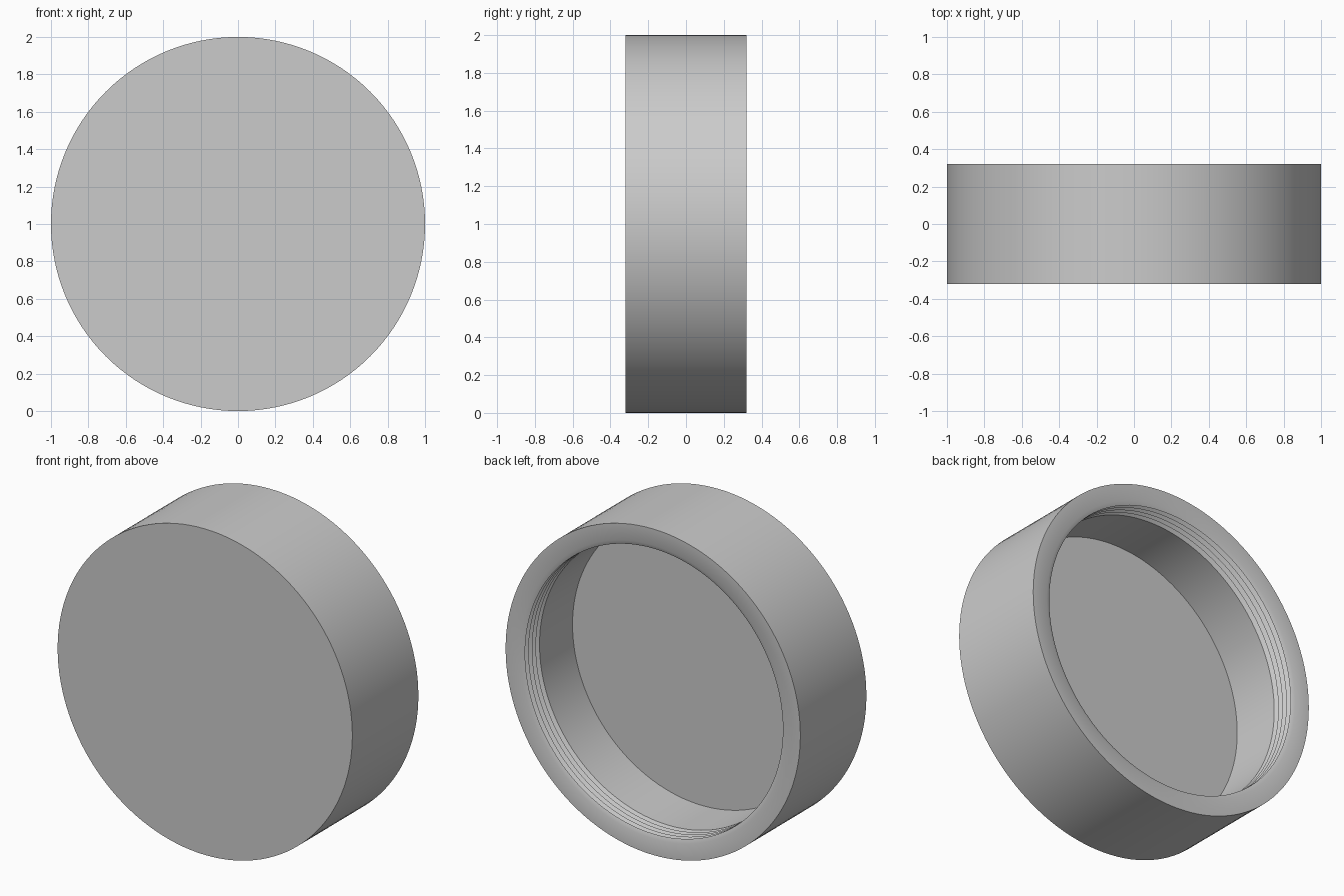
import bpy
import bmesh
import math
from mathutils import Matrix, Vector

if "Cube" in bpy.data.objects:
    bpy.data.objects.remove(bpy.data.objects["Cube"], do_unlink=True)

SEGMENTS = 128
HALF_DEPTH = 0.32
BORE, GROOVE = 0.875, 0.9     # thread crest and root radii
PITCH, TURNS = 0.035, 4
FLOOR = -0.15                 # inner face of the closed end

grey = bpy.data.materials.new("light grey")
grey.use_nodes = True
colour = (0.6, 0.6, 0.6, 1)
grey.diffuse_color = colour
grey.node_tree.nodes["Principled BSDF"].inputs["Base Color"].default_value = colour

# Cap profile as (radius, y): outer wall, back rim, thread, bore
profile = [(1, -HALF_DEPTH), (1, HALF_DEPTH), (GROOVE, HALF_DEPTH)]
y = HALF_DEPTH - 0.01
profile.append((BORE, y))
for turn in range(TURNS):
    profile += [(GROOVE, y - PITCH / 2), (BORE, y - PITCH)]
    y -= PITCH
profile.append((BORE, FLOOR))

# Revolve the profile around the y axis and close both discs
bm = bmesh.new()
rings = []
for radius, y in profile:
    ring = []
    for i in range(SEGMENTS):
        a = math.tau * i / SEGMENTS
        ring.append(bm.verts.new((radius * math.cos(a), y, 1 + radius * math.sin(a))))
    rings.append(ring)
for a, b in zip(rings, rings[1:]):
    for i in range(SEGMENTS):
        j = (i + 1) % SEGMENTS
        bm.faces.new((a[i], a[j], b[j], b[i]))
bm.faces.new(rings[0])
bm.faces.new(rings[-1])
bmesh.ops.recalc_face_normals(bm, faces=bm.faces)

mesh = bpy.data.meshes.new("screw_cap")
bm.to_mesh(mesh)
bm.free()
mesh.materials.append(grey)
cap = bpy.data.objects.new("screw_cap", mesh)
bpy.context.collection.objects.link(cap)

# Smooth the round walls, keep rims and thread edges crisp
bpy.context.view_layer.objects.active = cap
cap.select_set(True)
bpy.ops.object.shade_smooth_by_angle(angle=math.radians(30))
